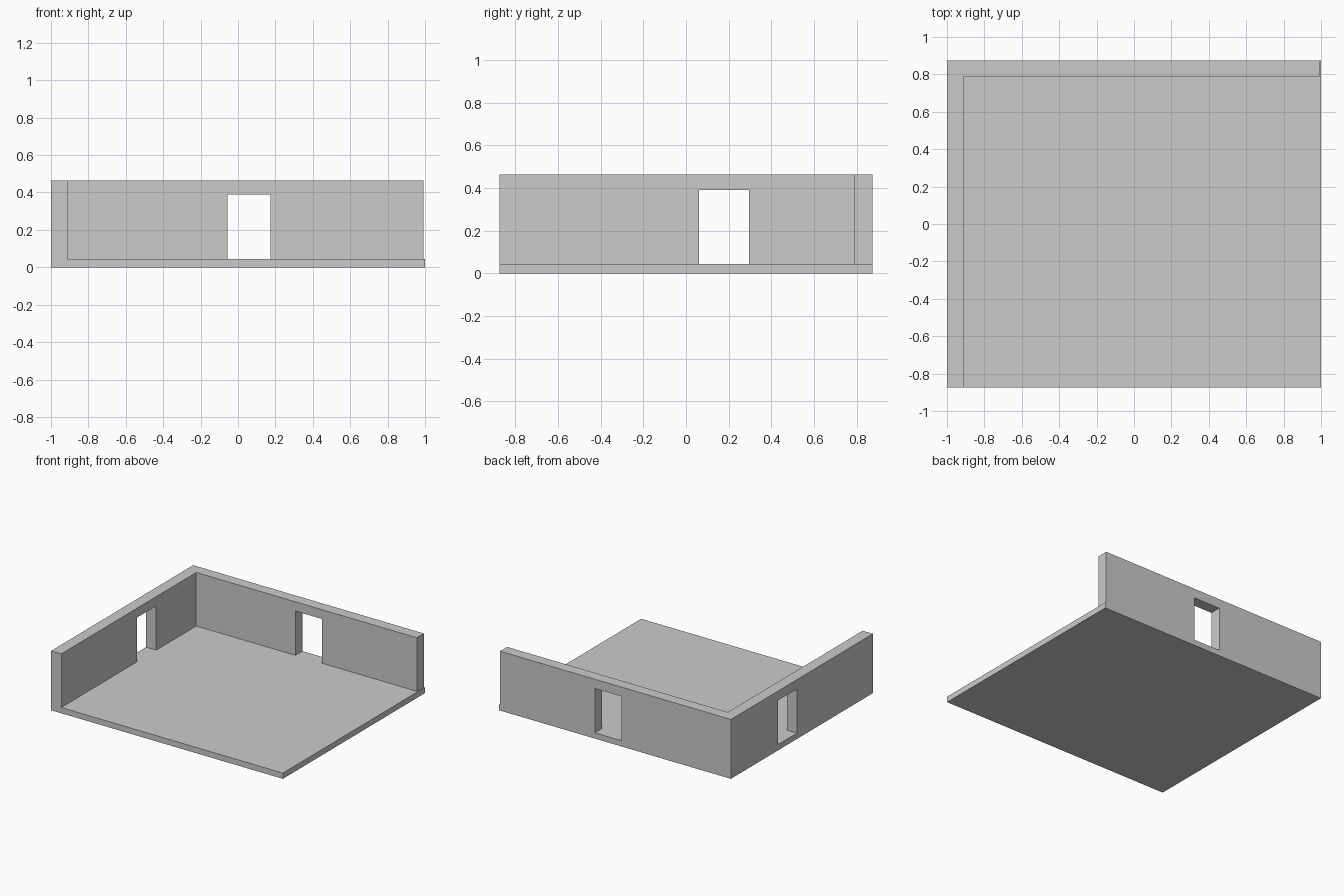
import bpy
import bmesh

if "Cube" in bpy.data.objects:
    bpy.data.objects.remove(bpy.data.objects["Cube"])

FLOOR_Z, WALL_Z = 0.045, 0.463
DOOR_Z = 0.39


def prism(name, outline, z0, z1):
    """Extrude a flat outline (x, y) from z0 up to z1."""
    bm = bmesh.new()
    face = bm.faces.new([bm.verts.new((x, y, z0)) for x, y in outline])
    top = bmesh.ops.extrude_face_region(bm, geom=[face])["geom"]
    verts = [v for v in top if isinstance(v, bmesh.types.BMVert)]
    bmesh.ops.translate(bm, verts=verts, vec=(0, 0, z1 - z0))
    bmesh.ops.recalc_face_normals(bm, faces=bm.faces)
    mesh = bpy.data.meshes.new(name)
    bm.to_mesh(mesh)
    bm.free()
    obj = bpy.data.objects.new(name, mesh)
    bpy.context.collection.objects.link(obj)
    return obj


def rect(x0, x1, y0, y1):
    return [(x0, y0), (x1, y0), (x1, y1), (x0, y1)]


def combine(target, other, operation):
    """Apply a boolean and discard the helper object."""
    mod = target.modifiers.new(operation.lower(), 'BOOLEAN')
    mod.operation, mod.solver, mod.object = operation, 'EXACT', other
    bpy.context.view_layer.objects.active = target
    bpy.ops.object.modifier_apply(modifier=mod.name)
    bpy.data.objects.remove(other)


# L-shaped left and back walls
walls = prism("walls", [(-1, -0.875), (-0.912, -0.875), (-0.912, 0.788),
                        (0.992, 0.788), (0.992, 0.875), (-1, 0.875)],
              FLOOR_Z, WALL_Z)

# Doorways, open down to the floor
for name, area in (("back_door_cutter", rect(-0.057, 0.173, 0.7, 1.0)),
                   ("left_door_cutter", rect(-1.1, -0.8, 0.06, 0.295))):
    combine(walls, prism(name, area, -0.1, DOOR_Z), 'DIFFERENCE')

# Floor slab fused with the walls
room = prism("room_floor_and_walls", rect(-1, 1, -0.875, 0.875), 0, FLOOR_Z)
combine(room, walls, 'UNION')

# Merge coplanar pieces into clean flat faces
bm = bmesh.new()
bm.from_mesh(room.data)
bmesh.ops.remove_doubles(bm, verts=bm.verts, dist=1e-4)
bmesh.ops.dissolve_limit(bm, angle_limit=0.01, verts=bm.verts, edges=bm.edges)
bm.to_mesh(room.data)
bm.free()
